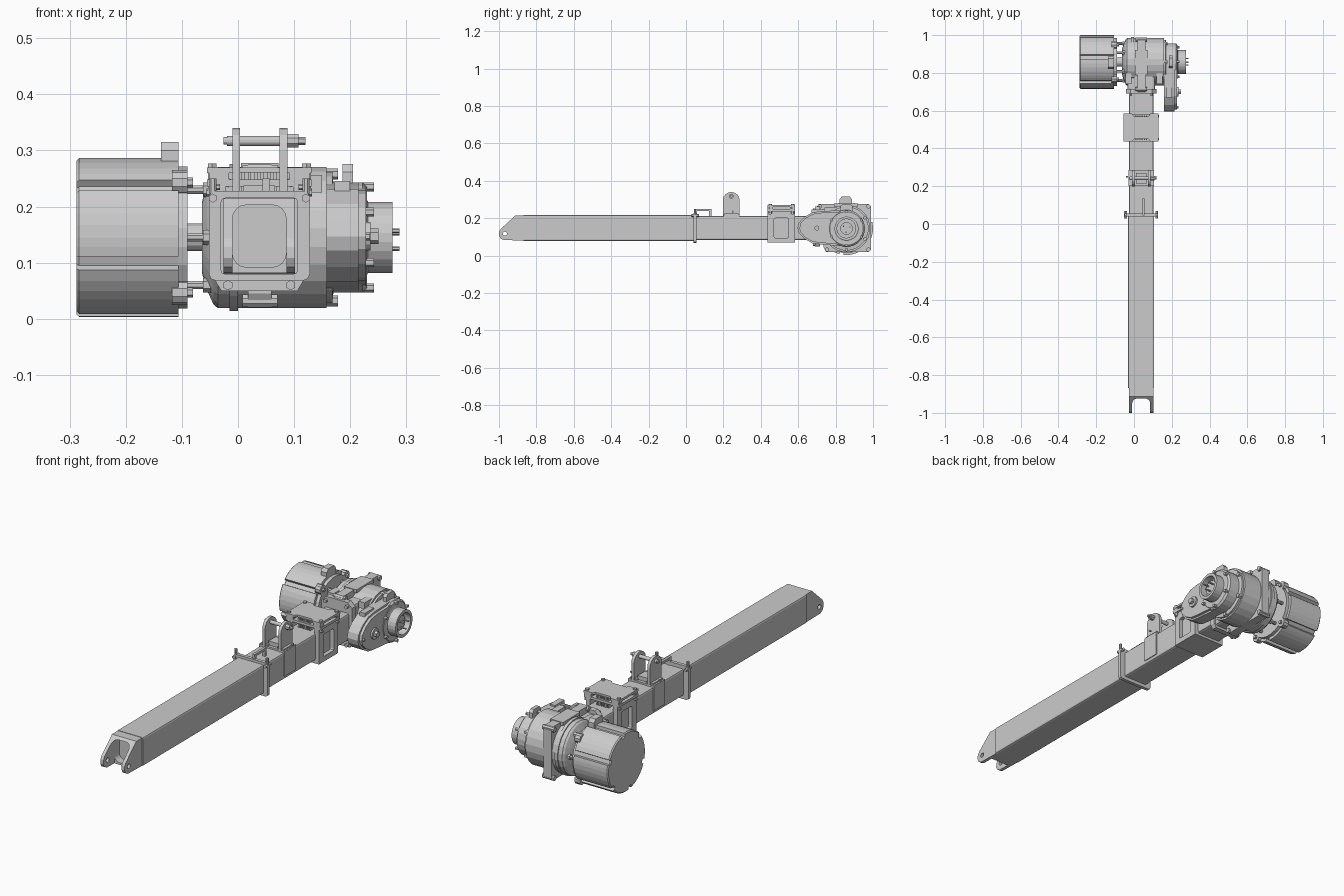
import bpy, bmesh
from math import sin, cos, pi, radians

CX, CZ = 0.038, 0.147      # beam axis
GY, GZ = 0.858, 0.145      # gearbox axis (runs along x)


def make(name, verts, faces):
    me = bpy.data.meshes.new(name)
    me.from_pydata(verts, [], faces)
    bm = bmesh.new()
    bm.from_mesh(me)
    bmesh.ops.recalc_face_normals(bm, faces=bm.faces)
    bm.to_mesh(me)
    bm.free()
    ob = bpy.data.objects.new(name, me)
    bpy.context.collection.objects.link(ob)
    return ob


def loft(name, axis, rings):
    """rings: list of (position on axis, 2D outline)."""
    place = {'x': lambda t, p: (t, p[0], p[1]), 'y': lambda t, p: (p[0], t, p[1]),
             'z': lambda t, p: (p[0], p[1], t)}[axis]
    n = len(rings[0][1])
    verts = [place(t, p) for t, pts in rings for p in pts]
    faces = [(k * n + i, k * n + (i + 1) % n, (k + 1) * n + (i + 1) % n, (k + 1) * n + i)
             for k in range(len(rings) - 1) for i in range(n)]
    faces += [tuple(range(n)), tuple(range((len(rings) - 1) * n, len(rings) * n))]
    return make(name, verts, faces)


def prism(name, axis, pts, a, b):
    return loft(name, axis, [(a, pts), (b, pts)])


def circle(u, v, r, n=20):
    return [(u + r * cos(2 * pi * (i + .5) / n), v + r * sin(2 * pi * (i + .5) / n)) for i in range(n)]


def rrect(u0, u1, v0, v1, r, k=3):
    pts = []
    for j, (u, v) in enumerate([(u1 - r, v1 - r), (u0 + r, v1 - r), (u0 + r, v0 + r), (u1 - r, v0 + r)]):
        pts += [(u + r * cos(pi / 2 * (j + i / k)), v + r * sin(pi / 2 * (j + i / k))) for i in range(k + 1)]
    return pts


def rod(name, axis, u, v, r, a, b, n=12):
    return prism(name, axis, circle(u, v, r, n), a, b)


def box(name, x0, x1, y0, y1, z0, z1):
    return prism(name, 'z', [(x0, y0), (x1, y0), (x1, y1), (x0, y1)], z0, z1)


def lathe(name, prof, n=24, y=GY, z=GZ):
    return loft(name, 'x', [(x, circle(y, z, r, n)) for x, r in prof])


def cut(ob, *cutters):
    for c in cutters:
        m = ob.modifiers.new('cut', 'BOOLEAN')
        m.operation, m.solver, m.object = 'DIFFERENCE', 'EXACT', c
        bpy.context.view_layer.objects.active = ob
        bpy.ops.object.modifier_apply(modifier=m.name)
        bpy.data.objects.remove(c)
    return ob


# --- telescoping beam ---
prism('outer_tube', 'y', rrect(-0.031, 0.107, 0.079, 0.216, 0.008, 2), -0.868, 0.045)
prism('inner_tube', 'y', rrect(-0.026, 0.102, 0.084, 0.211, 0.008, 2), 0.045, 0.76)

# --- fork end with sloped nose, arched opening and pin holes ---
nose = [(-0.866, 0.081), (-0.866, 0.214), (-0.912, 0.214), (-0.99, 0.143), (-0.999, 0.128),
        (-1.0, 0.108), (-0.992, 0.092), (-0.975, 0.083)]
fork = prism('fork_end', 'x', nose, -0.026, 0.102)
cut(fork,
    prism('cutter', 'y', rrect(-0.01, 0.086, 0.092, 0.203, 0.025, 4), -1.1, -0.88),
    box('cutter', -0.01, 0.086, -1.1, -0.918, 0.0, 0.15),
    rod('cutter', 'x', -0.968, 0.117, 0.011, -0.1, 0.2, 14))

# --- collar at the joint of the tubes, with a bent handle on top ---
prism('joint_collar', 'y', rrect(-0.052, 0.128, 0.068, 0.228, 0.012, 2), 0.04, 0.056)
for x in (-0.045, 0.121):
    rod('collar_bolt', 'y', x, 0.215, 0.008, 0.03, 0.07, 6)
    rod('collar_stud', 'z', x, 0.048, 0.007, 0.21, 0.25, 8)
box('collar_handle', 0.044, 0.056, 0.045, 0.135, 0.238, 0.25)
for y in (0.047, 0.123):
    box('handle_leg', 0.044, 0.056, y, y + 0.012, 0.21, 0.24)

# --- lifting ears on a saddle, with cross pin ---
box('saddle', -0.03, 0.106, 0.2, 0.285, 0.1, 0.219)
ear = [(0.198, 0.21), (0.286, 0.21), (0.286, 0.3)] + \
      [(0.242 + 0.044 * cos(pi * i / 8), 0.298 + 0.042 * sin(pi * i / 8)) for i in range(1, 8)] + [(0.198, 0.3)]
for x in (-0.01, 0.074):
    prism('lifting_ear', 'x', ear, x, x + 0.014)
    box('ear_foot', x - 0.012, x + 0.026, 0.205, 0.28, 0.214, 0.226)
rod('ear_pin', 'x', 0.242, 0.317, 0.009, -0.02, 0.105)
rod('pin_cap', 'x', 0.242, 0.317, 0.007, -0.026, -0.018)
rod('pin_sleeve', 'x', 0.242, 0.317, 0.013, 0.088, 0.108, 8)
rod('pin_nut', 'x', 0.242, 0.317, 0.007, 0.105, 0.12, 6)
for x in (-0.042, 0.108):
    rod('saddle_bolt', 'x', 0.25, 0.235, 0.005, x, x + 0.01, 6)
box('saddle_block', 0.01, 0.066, 0.215, 0.27, 0.214, 0.238)

# --- clamp box: open side frames, plates and bolts ---
for s in (-1, 1):
    x0, x1 = sorted((CX + s * 0.06, CX + s * 0.083))
    side = prism('clamp_side', 'x', rrect(0.437, 0.582, 0.07, 0.245, 0.01, 2), x0, x1)
    cut(side, prism('cutter', 'x', rrect(0.47, 0.549, 0.095, 0.2, 0.008, 2), x0 - 0.01, x1 + 0.01))
    for y in (0.45, 0.57):
        rod('clamp_bolt', 'z', CX + s * 0.084, y, 0.009, 0.225, 0.277, 6)
        rod('clamp_bolt_side', 'x', y, 0.225, 0.007, CX + s * 0.07, CX + s * 0.094, 6)
        box('clamp_spacer', CX + s * 0.072 - 0.018, CX + s * 0.072 + 0.018, y - 0.014, y + 0.014, 0.245, 0.262)
box('clamp_bottom', -0.045, 0.121, 0.437, 0.582, 0.07, 0.082)
box('clamp_top', -0.055, 0.131, 0.437, 0.582, 0.236, 0.248)
plate = [(-0.055, 0.436), (-0.01, 0.436), (0.0, 0.45), (0.076, 0.45), (0.086, 0.436), (0.131, 0.436),
         (0.131, 0.584), (0.086, 0.584), (0.076, 0.57), (0.0, 0.57), (-0.01, 0.584), (-0.055, 0.584)]
prism('clamp_cover', 'z', plate, 0.26, 0.27)
for i in range(6):
    x = 0.006 + i * 0.0115
    box('clamp_fin', x, x + 0.006, 0.445, 0.575, 0.214, 0.262)

# --- gearbox neck and mounting flange ---
neck = [(-0.03, 0.05), (0.106, 0.05), (0.118, 0.07), (0.118, 0.24), (0.095, 0.262), (-0.019, 0.262),
        (-0.042, 0.24), (-0.042, 0.07)]
prism('neck_flange', 'y', neck, 0.69, 0.716)
prism('neck_block', 'y', rrect(-0.035, 0.111, 0.062, 0.245, 0.012, 2), 0.71, 0.8)
for x in (-0.018, 0.094):
    for z in (0.06, 0.243):
        rod('neck_bolt', 'y', x, z, 0.009, 0.678, 0.7, 6)

# --- gearbox housing with square strap ---
lathe('gearbox_housing', [(-0.064, 0.065), (-0.055, 0.095), (-0.044, 0.12), (-0.036, 0.127), (0.158, 0.127)])
strap = [(0.735, 0.045), (0.75, 0.02), (0.975, 0.02), (0.988, 0.033), (0.988, 0.262), (0.975, 0.275),
         (0.71, 0.275), (0.7, 0.262), (0.735, 0.225)]
prism('housing_strap', 'x', strap, 0.018, 0.06)
lathe('housing_rib', [(-0.015, 0.132), (0.0, 0.132)])
for y, z in ((0.975, 0.032), (0.975, 0.263), (0.715, 0.263), (0.753, 0.032)):
    rod('strap_bolt', 'x', y, z, 0.012, 0.008, 0.07, 8)
for x in (-0.046, 0.118):
    box('housing_pad', x, x + 0.032, 0.74, 0.8, 0.225, 0.256)
box('housing_top_pad', 0.005, 0.072, 0.79, 0.92, 0.262, 0.278)

# --- right end cover, rim bolts and bored output boss ---
lathe('end_cover', [(0.155, 0.118), (0.168, 0.118), (0.17, 0.099), (0.222, 0.099), (0.23, 0.09)])
boss = lathe('output_boss', [(0.225, 0.075), (0.232, 0.064), (0.275, 0.064)])
cut(boss, rod('cutter', 'x', GY, GZ, 0.05, 0.24, 0.3, 24))
lathe('boss_hub', [(0.235, 0.034), (0.258, 0.034)], 16)
for i in range(3):
    a = 2 * pi * i / 3 + 0.4
    rod('hub_pin', 'x', GY + 0.02 * cos(a), GZ + 0.02 * sin(a), 0.004, 0.25, 0.288, 6)
for i in range(6):
    a = pi / 3 * i + pi / 6
    c, s = cos(a), sin(a)
    rod('cover_bolt', 'x', GY + 0.09 * c, GZ + 0.09 * s, 0.008, 0.2, 0.242, 6)
    rod('cover_flange_bolt', 'x', GY + 0.113 * c, GZ + 0.113 * s, 0.01, 0.15, 0.178, 6)
lug = [(0.825, 0.22), (0.825, 0.262), (0.837, 0.276), (0.879, 0.276), (0.891, 0.262), (0.891, 0.22)]
prism('cover_lug', 'x', lug, 0.186, 0.205)

# --- side arm reaching forward from the end cover ---
arm = [(0.86, 0.048), (0.72, 0.06), (0.675, 0.066), (0.63, 0.092), (0.603, 0.122), (0.596, 0.147),
       (0.603, 0.175), (0.63, 0.205), (0.675, 0.231), (0.72, 0.238), (0.86, 0.243)]
prism('side_arm', 'x', arm, 0.158, 0.215)
prism('side_arm_face', 'x', [(0.7 + (y - 0.7) * 0.9, CZ + (z - CZ) * 0.9) for y, z in arm], 0.214, 0.228)
rod('arm_boss', 'x', 0.7, 0.147, 0.026, 0.22, 0.236, 16)
rod('arm_bolt', 'x', 0.7, 0.147, 0.014, 0.23, 0.25, 6)
rod('arm_small_bolt', 'x', 0.618, 0.147, 0.007, 0.2, 0.235, 6)
box('arm_key', 0.172, 0.2, 0.67, 0.74, 0.225, 0.246)

# --- coupling between gearbox and motor: shaft and posts ---
rod('coupling_shaft', 'x', GY, GZ, 0.025, -0.1, -0.05, 16)
for i in range(6):
    a = pi / 3 * i
    y, z = GY + 0.098 * cos(a), GZ + 0.098 * sin(a)
    rod('coupling_post', 'x', y, z, 0.008, -0.1, -0.03, 8)
    rod('post_nut', 'x', y, z, 0.013, -0.062, -0.046, 6)

# --- motor flange with ears ---
lathe('motor_flange', [(-0.12, 0.128), (-0.09, 0.128)])
for sy in (-1, 1):
    for sz in (-1, 1):
        rod('flange_ear', 'x', GY + sy * 0.09, GZ + sz * 0.098, 0.022, -0.118, -0.09, 10)
        rod('flange_bolt', 'x', GY + sy * 0.09, GZ + sz * 0.098, 0.009, -0.1, -0.08, 6)


# --- grooved motor cover ---
def motor_outline(r):
    pts = []
    for i in range(6):
        a = 60 * i + 15
        for da, dr in ((0, -0.014), (8, -0.014), (9, 0), (18, 0), (27, 0), (36, 0), (45, 0), (52, 0), (59, 0)):
            t = radians(a + da)
            pts.append((GY + (r + dr) * cos(t), GZ + (r + dr) * sin(t)))
    return pts


loft('motor_cover', 'x', [(-0.288, motor_outline(0.137)), (-0.283, motor_outline(0.142)),
                          (-0.106, motor_outline(0.142))])
motor_lug = [(0.82, 0.265), (0.82, 0.3), (0.832, 0.315), (0.876, 0.315), (0.888, 0.3), (0.888, 0.265)]
prism('motor_lug', 'x', motor_lug, -0.137, -0.106)
